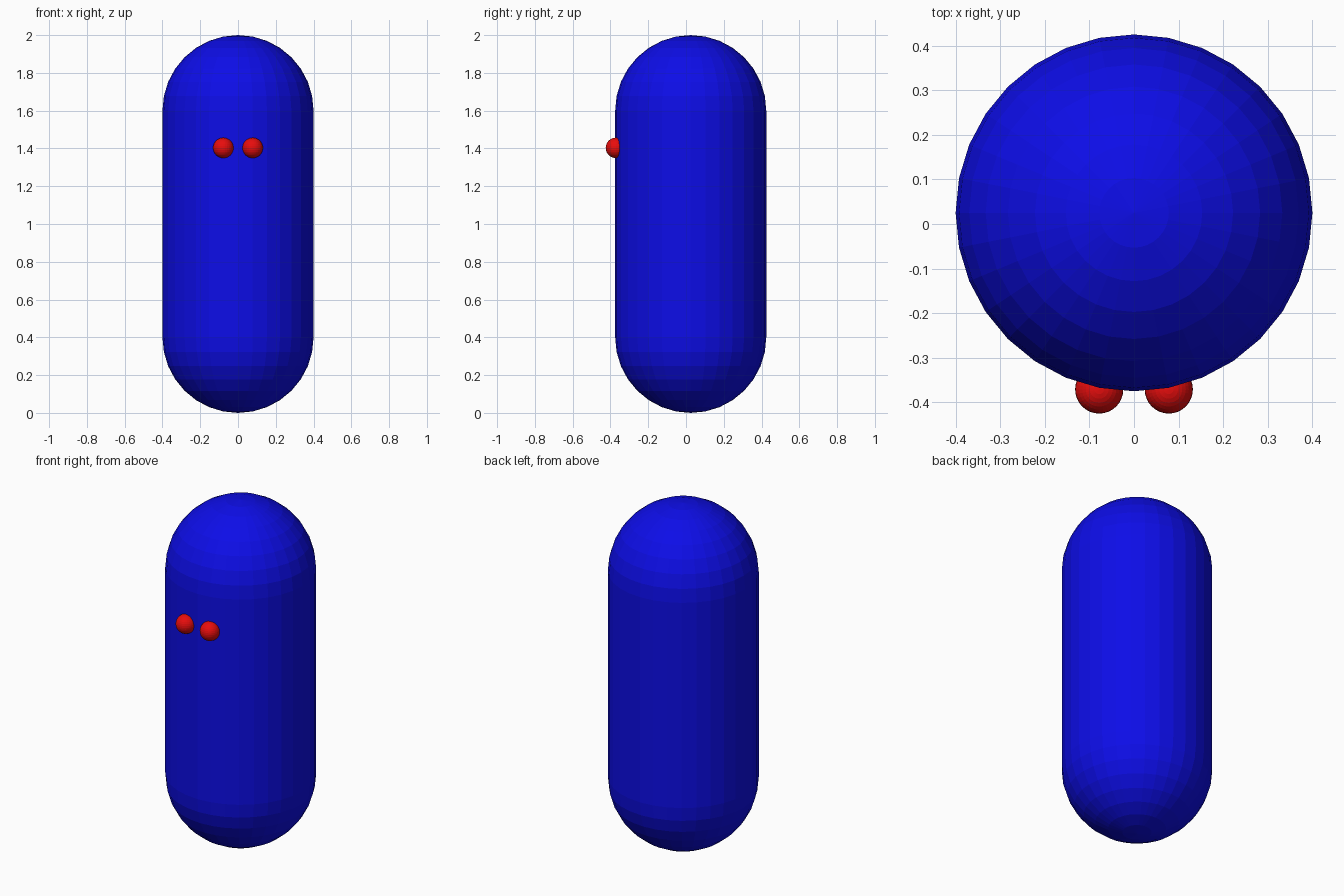
import bpy, bmesh, math
from mathutils import Vector

if "Cube" in bpy.data.objects:
    bpy.data.objects.remove(bpy.data.objects["Cube"])


def material(name, colour):
    m = bpy.data.materials.new(name)
    m.diffuse_color = (*colour, 1)
    m.use_nodes = True
    m.node_tree.nodes["Principled BSDF"].inputs["Base Color"].default_value = m.diffuse_color
    return m


def add_object(name, bm, mat, location):
    bmesh.ops.recalc_face_normals(bm, faces=bm.faces)
    mesh = bpy.data.meshes.new(name)
    bm.to_mesh(mesh)
    bm.free()
    mesh.materials.append(mat)
    ob = bpy.data.objects.new(name, mesh)
    ob.location = location
    bpy.context.collection.objects.link(ob)


blue = material("blue", (0.004, 0.004, 0.8))
red = material("red", (0.8, 0.004, 0.004))

# Capsule body: half profile (two quarter arcs) spun about z
R, SIDES, STEPS = 0.4, 32, 8
arc = [i * math.pi / 2 / STEPS for i in range(STEPS + 1)]
profile = [(R * math.sin(a), R - R * math.cos(a)) for a in arc]
profile += [(r, 2 - z) for r, z in reversed(profile)]
bm = bmesh.new()
verts = [bm.verts.new((r, 0, z)) for r, z in profile]
edges = [bm.edges.new(pair) for pair in zip(verts, verts[1:])]
bmesh.ops.spin(bm, geom=verts + edges, axis=Vector((0, 0, 1)), cent=Vector((0, 0, 0)),
               angle=2 * math.pi, steps=SIDES)
bmesh.ops.remove_doubles(bm, verts=bm.verts, dist=0.0005)
add_object("body", bm, blue, (0, 0.025, 0))

# Pair of round eyes, half sunk into the front
for side, x in (("left", -0.078), ("right", 0.078)):
    bm = bmesh.new()
    bmesh.ops.create_uvsphere(bm, u_segments=32, v_segments=16, radius=0.054)
    add_object("eye_" + side, bm, red, (x, -0.371, 1.403))
